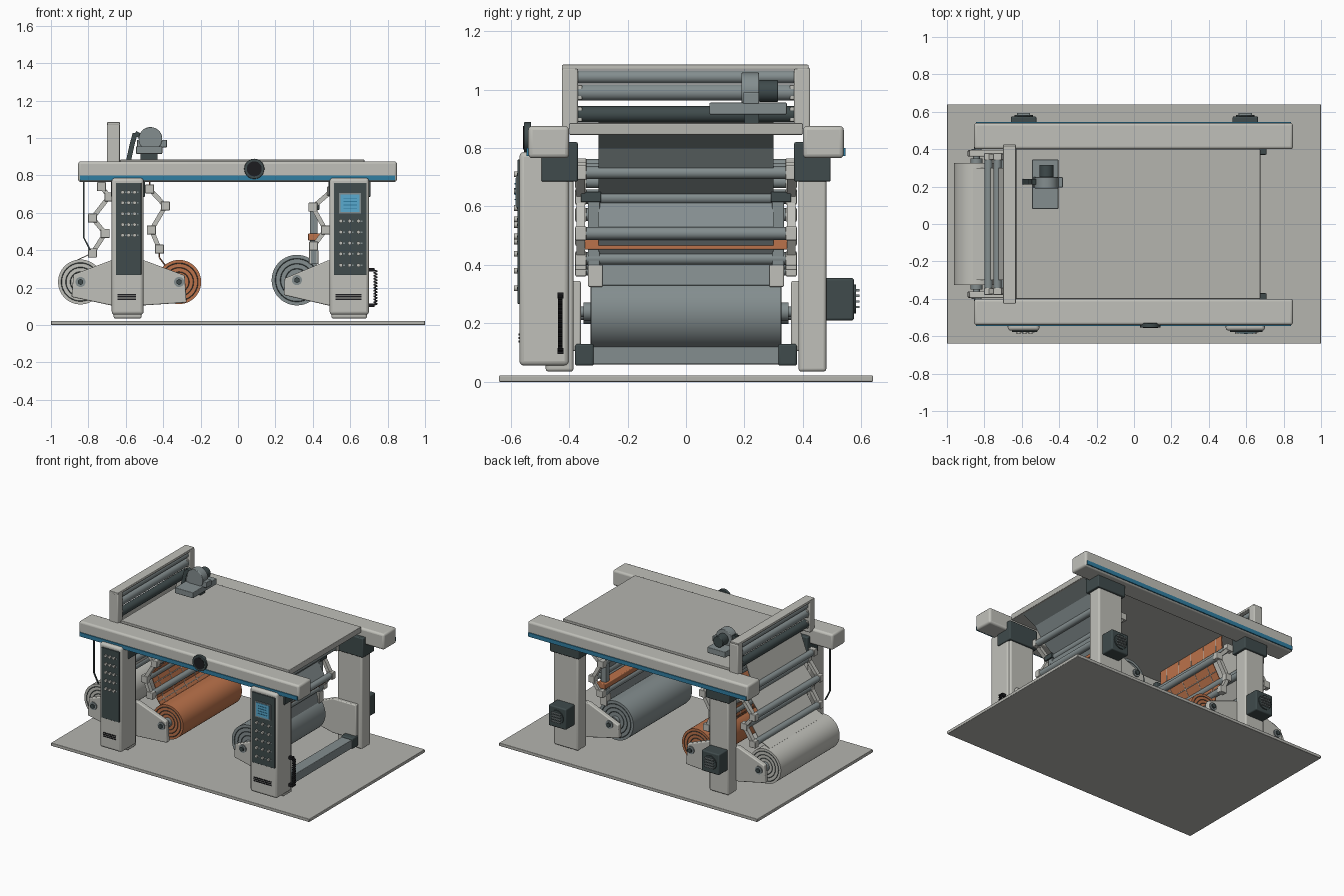
import bpy, math
from mathutils import Vector

if "Cube" in bpy.data.objects:
    bpy.data.objects.remove(bpy.data.objects["Cube"])


def mat(name, r, g, b):
    m = bpy.data.materials.new(name)
    m.diffuse_color = (r, g, b, 1)
    m.use_nodes = True
    m.node_tree.nodes["Principled BSDF"].inputs["Base Color"].default_value = m.diffuse_color
    return m


LIGHT = mat("light_grey", .53, .53, .49)
BASE = mat("warm_grey", .46, .46, .43)
STEEL = mat("steel_grey", .23, .27, .275)
DARK = mat("charcoal", .05, .07, .072)
ORANGE = mat("copper_orange", .5, .17, .07)
BLUE = mat("blue", .03, .21, .36)
SCREEN = mat("screen_blue", .1, .4, .62)
BLACK = mat("near_black", .012, .012, .014)


def finish(o, name, m, bevel=0, smooth=False):
    o.name = name
    o.data.materials.append(m)
    if bevel:
        b = o.modifiers.new("bevel", 'BEVEL')
        b.width, b.segments, b.limit_method = bevel, 3, 'ANGLE'
    if smooth or bevel:
        bpy.ops.object.select_all(action='DESELECT')
        o.select_set(True)
        bpy.context.view_layer.objects.active = o
        bpy.ops.object.shade_smooth_by_angle(angle=math.radians(35))
    return o


def box(name, x, y, z, m, bevel=0):
    """Box from (min, max) ranges."""
    bpy.ops.mesh.primitive_cube_add(size=1)
    o = bpy.context.object
    for v in o.data.vertices:
        v.co = [(r[0] + r[1]) / 2 + c * (r[1] - r[0]) for r, c in zip((x, y, z), v.co)]
    return finish(o, name, m, bevel)


def cyl_y(name, x, z, r, y0, y1, m, n=40, bevel=0):
    """Cylinder lying along y."""
    bpy.ops.mesh.primitive_cylinder_add(vertices=n, radius=r, depth=abs(y1 - y0),
                                        location=(x, (y0 + y1) / 2, z), rotation=(math.pi / 2, 0, 0))
    return finish(bpy.context.object, name, m, bevel, True)


def extrude_y(name, pts, y0, y1, m, bevel=0):
    """Closed xz outline extruded along y."""
    n = len(pts)
    verts = [(x, y, z) for y in (y0, y1) for x, z in pts]
    faces = [list(range(n))[::-1], list(range(n, 2 * n))]
    faces += [(i, (i + 1) % n, n + (i + 1) % n, n + i) for i in range(n)]
    me = bpy.data.meshes.new(name)
    me.from_pydata(verts, [], faces)
    import_fix(me)
    o = bpy.data.objects.new(name, me)
    bpy.context.collection.objects.link(o)
    return finish(o, name, m, bevel)


def import_fix(me):
    import bmesh
    bm = bmesh.new()
    bm.from_mesh(me)
    bmesh.ops.recalc_face_normals(bm, faces=bm.faces)
    bm.to_mesh(me)
    bm.free()


def link(name, p, q, w, y0, y1, m):
    """Flat bar between two xz points."""
    p, q = Vector(p), Vector(q)
    d = (q - p).normalized()
    s = Vector((-d.y, d.x)) * w / 2
    return extrude_y(name, [p + s, q + s, q - s, p - s], y0, y1, m)


def chain(name, pts, w, y0, y1, m):
    for p, q in zip(pts, pts[1:]):
        link(name, p, q, w, y0, y1, m)


# Floor plate, deck and side beams
box("floor_plate", (-1, 1), (-.64, .64), (0, .022), BASE, .004)
box("deck_panel", (-.63, .675), (-.4, .4), (.845, .885), BASE, .004)
for s in (-1, 1):
    ys = lambda a, b: tuple(sorted((s * a, s * b)))
    box("side_beam", (-.855, .85), ys(.40, .54), (.765, .875), LIGHT, .014)
    box("beam_stripe", (-.845, .84), ys(.53, .546), (.772, .80), BLUE)

    # Posts, collars, roll bracket plates
    for x0, x1 in ((-.675, -.505), (.49, .70)):
        box("post", (x0 + .01, x1 - .01), ys(.385, .48), (.035, .78), LIGHT, .01)
        box("post_collar", (x0 - .005, x1 + .008), ys(.37, .495), (.685, .82), DARK, .006)
    extrude_y("bracket_left", [(-.89, .15), (-.88, .27), (-.68, .345), (-.50, .345), (-.285, .265),
                               (-.275, .12), (-.50, .105), (-.68, .105)], *ys(.36, .395), LIGHT, .006)
    extrude_y("bracket_right", [(.245, .16), (.25, .25), (.48, .345), (.66, .345), (.66, .105),
                                (.48, .105)], *ys(.36, .395), LIGHT, .006)

    # Cross beam clamps and tool rods
    box("cross_beam_clamp", (.575, .665), ys(.315, .38), (.055, .13), DARK, .008)
    box("guide_rod", (.385, .425), ys(.295, .335), (.325, .64), STEEL, .004)
    box("guide_foot", (.38, .43), ys(.285, .335), (.325, .40), LIGHT, .004)
    box("guide_head", (.385, .435), ys(.29, .36), (.615, .65), DARK, .004)

    # Upright of the top frame
    box("frame_upright", (-.70, -.632), ys(.37, .425), (.86, 1.075), LIGHT, .006)
    for z in (.915, .99):
        box("frame_bearing", (-.69, -.64), ys(.355, .40), (z - .025, z + .025), LIGHT, .004)

box("cross_beam", (.58, .66), (-.33, .33), (.06, .12), STEEL, .004)
box("orange_bar", (.375, .44), (-.36, .36), (.452, .49), ORANGE, .005)
box("frame_top_bar", (-.70, -.632), (-.425, .42), (1.068, 1.085), LIGHT, .004)
for z, r, m in ((1.043, .022, STEEL), (.99, .028, STEEL), (.915, .028, DARK)):
    cyl_y("frame_roller", -.665, z, r, -.37, .37, m)

# Control cabinets on the front posts
for x0, x1, cols, rows in ((-.675, -.505, (-.617, -.585, -.553), (.71, .653, .595, .537, .48)),
                           (.49, .70, (.55, .597, .644), (.556, .497, .438, .38, .32))):
    box("control_cabinet", (x0, x1), (-.57, -.40), (.055, .786), LIGHT, .016)
    box("control_panel", (x0 + .022, x1 - .012), (-.577, -.56), (.267, .76), DARK, .003)
    for z in rows:
        for x in cols:
            cyl_y("button", x, z, .010, -.588, -.57, LIGHT, 12)
            box("button_label", (x + .012, x + .021), (-.579, -.57), (z - .004, z + .004), STEEL)
    for i in range(3):
        z = .135 + i * .012
        box("cabinet_vent", (x0 + .03, x1 - .04), (-.573, -.56), (z, z + .007), BLACK)

# Display
box("screen_frame", (.54, .658), (-.581, -.57), (.596, .706), STEEL)
box("screen", (.548, .65), (-.584, -.57), (.604, .698), SCREEN)
for i in range(4):
    box("screen_line", (.565, .635), (-.586, -.58), (.622 + i * .018, .626 + i * .018), BLUE)

# Round dial on the front beam
cyl_y("beam_dial", .087, .835, .054, -.554, -.53, DARK, 32, .003)
cyl_y("dial_face", .087, .835, .040, -.557, -.55, BLACK, 32)

# Motors on the rear posts
for x in (-.59, .595):
    box("motor_box", (x - .068, x + .068), (.475, .575), (.21, .355), DARK, .008)
    cyl_y("motor_cap", x, .283, .05, .57, .582, DARK, 24)
    for i in range(4):
        z = .252 + i * .019
        box("motor_fin", (x - .035, x + .035), (.57, .594), (z, z + .008), STEEL)

# Material rolls with shafts, hubs and end rings
for x, z, r, m in ((-.842, .23, .12, LIGHT), (-.315, .23, .118, ORANGE), (.315, .24, .135, STEEL)):
    cyl_y("roll", x, z, r, -.325, .325, m, 64)
    cyl_y("roll_shaft", x, z, .018, -.40, .40, STEEL, 20)
    for s in (-1, 1):
        cyl_y("roll_hub", x, z, .032, s * .32, s * .35, STEEL, 24)
        cyl_y("shaft_washer", x, z, .027, s * .39, s * .402, STEEL, 24)
        cyl_y("shaft_nut", x, z, .016, s * .39, s * .412, DARK, 6)
        for k in (.45, .65, .85):
            bpy.ops.mesh.primitive_torus_add(major_radius=r * k, minor_radius=.002, major_segments=40,
                                             minor_segments=4, location=(x, s * .325, z),
                                             rotation=(math.pi / 2, 0, 0))
            finish(bpy.context.object, "roll_ring", DARK)

# Zigzag roller arms carrying the three webs: joints, web start, web end, colour
webs = (("left", [(-.73, .74), (-.69, .685), (-.778, .572), (-.71, .49), (-.778, .385)],
         [(-.67, .90)], [(-.86, .347)], LIGHT),
        ("middle", [(-.473, .727), (-.388, .636), (-.463, .508), (-.42, .406)],
         [(-.47, .845)], [(-.42, .36), (-.39, .32)], ORANGE),
        ("right", [(.5, .716), (.40, .63), (.468, .508), (.404, .422)],
         [(.665, .85), (.56, .80)], [(.42, .33)], STEEL))
for name, joints, start, end, m in webs:
    path = start + joints + end
    chain(name + "_web", path, .005, -.30, .30, m)
    for x, z in joints:
        cyl_y(name + "_roller", x, z, .022, -.36, .36, STEEL, 24)
    for s in (-1, 1):
        y0, y1 = sorted((s * .345, s * .375))
        chain(name + "_arm", joints, .024, y0, y1, LIGHT)
        for x, z in joints:
            box(name + "_joint", (x - .024, x + .024), (y0 - .004, y1 + .004), (z - .024, z + .024), LIGHT, .004)
    if m == ORANGE:
        for i in range(5):
            y = -.24 + i * .12
            chain("web_line", path, .008, y - .002, y + .002, LIGHT)
        for p, q in zip(path[1:], path[2:]):
            c = ((p[0] + q[0]) / 2, (p[1] + q[1]) / 2)
            cyl_y("web_seam", c[0], c[1], .004, -.30, .30, LIGHT, 8)

# Drive unit on the deck
box("drive_base", (-.545, -.405), (.08, .345), (.915, .955), STEEL, .004)
box("drive_foot", (-.52, -.43), (.20, .25), (.88, .92), DARK)
box("drive_flange", (-.54, -.38), (.195, .25), (.95, .99), STEEL, .004)
cyl_y("drive_disc", -.468, .995, .063, .19, .25, STEEL, 40, .004)
cyl_y("drive_motor", -.468, .995, .038, .25, .315, DARK, 32, .004)
chain("drive_lever", [(-.585, .88), (-.565, .97), (-.55, 1.025), (-.50, 1.0)], .026, .21, .24, DARK)

# Cable and coiled cord
chain("cable", [(-.826, .77), (-.826, .47), (-.79, .40)], .008, -.416, -.408, DARK)
cord = [(.725 + .02 * (i % 2), .105 + i * .19 / 24) for i in range(25)]
chain("coiled_cord", cord, .007, -.438, -.422, BLACK)
for z in (.105, .295):
    box("cord_socket", (.69, .73), (-.44, -.42), (z - .01, z + .01), BLACK)
